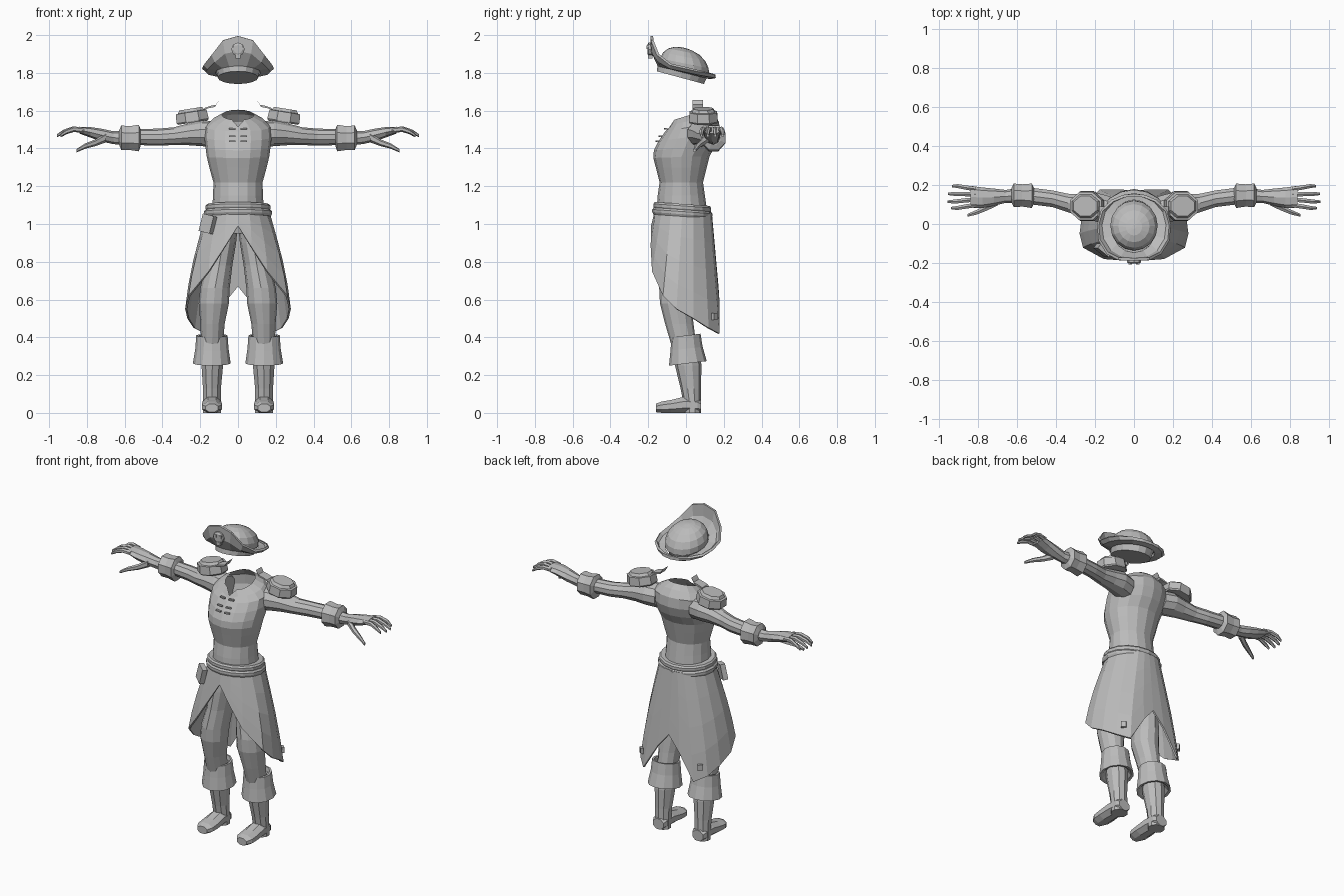
import bpy, bmesh, math
from mathutils import Vector, Matrix

GREY = bpy.data.materials.new("plain_grey")
GREY.diffuse_color = (0.5, 0.5, 0.5, 1)


def finish(name, bm, mirror=False, thick=0.0):
    bmesh.ops.recalc_face_normals(bm, faces=bm.faces)
    me = bpy.data.meshes.new(name)
    bm.to_mesh(me)
    bm.free()
    me.materials.append(GREY)
    ob = bpy.data.objects.new(name, me)
    bpy.context.collection.objects.link(ob)
    if mirror:
        ob.modifiers.new("mirror", 'MIRROR')
    if thick:
        s = ob.modifiers.new("thickness", 'SOLIDIFY')
        s.thickness = thick
        s.offset = -1
    return ob


def ring(c, ra, rb, axis='z', n=10, slope=0.0, turn=0.0):
    """Closed cross-section; slope shears a horizontal ring along y."""
    pts = []
    for i in range(n):
        t = 2 * math.pi * i / n + turn
        a, b = ra * math.sin(t), -rb * math.cos(t)
        off = {'z': (a, b, slope * b), 'x': (0, a, b), 'y': (a, 0, b)}[axis]
        pts.append(Vector(c) + Vector(off))
    return pts


def skin(bm, rows, closed=True, caps=(True, True)):
    vs = [[bm.verts.new(p) for p in r] for r in rows]
    n = len(rows[0])
    for a, b in zip(vs, vs[1:]):
        for i in range(n if closed else n - 1):
            j = (i + 1) % n
            bm.faces.new((a[i], a[j], b[j], b[i]))
    if closed and caps[0]:
        bm.faces.new(vs[0][::-1])
    if closed and caps[1]:
        bm.faces.new(vs[-1])


def loft(name, rows, mirror=False, closed=True, caps=(True, True), thick=0.0):
    bm = bmesh.new()
    skin(bm, rows, closed, caps)
    return finish(name, bm, mirror, thick)


def limb(name, data, axis='z', n=10, mirror=True, slope=0.0, turn=0.0, **kw):
    """Rows of (x, y, z, radius_a, radius_b)."""
    return loft(name, [ring(d[:3], d[3], d[4], axis, n, slope, turn) for d in data], mirror, **kw)


def box(name, c, size, rot=(0, 0, 0), mirror=False):
    bm = bmesh.new()
    bmesh.ops.create_cube(bm, size=1)
    bm.transform(Matrix.Diagonal((*size, 1)))
    ob = finish(name, bm, mirror)
    m = Matrix.Translation(c)
    for ang, ax in zip(rot, 'XYZ'):
        m = m @ Matrix.Rotation(math.radians(ang), 4, ax)
    ob.data.transform(m)
    return ob


# Shirt torso: front z, back z, half width, front y, back y
torso = [(.95, .95, .12, -.12, .10), (1.08, 1.08, .137, -.155, .11), (1.15, 1.15, .132, -.15, .10),
         (1.22, 1.22, .13, -.14, .09), (1.30, 1.30, .152, -.16, .11), (1.35, 1.36, .165, -.173, .125),
         (1.39, 1.42, .172, -.17, .16), (1.44, 1.48, .178, -.145, .18), (1.49, 1.54, .175, -.11, .175),
         (1.52, 1.58, .14, -.085, .145), (1.55, 1.605, .085, -.068, .11)]
rows = []
for zf, zb, rx, yf, yb in torso:
    rows.append(ring((0, (yf + yb) / 2, (zf + zb) / 2), rx, (yb - yf) / 2, 'z', 16, (zb - zf) / (yb - yf)))
rows[-1][0] += Vector((0, -.018, -.035))     # neckline slit
rows[-2][0] += Vector((0, -.012, -.022))
loft("shirt", rows, caps=(True, False))

# Shirt lacing tabs
for z, y in ((1.505, -.108), (1.465, -.137), (1.437, -.152)):
    box("lacing_tab", (.03, y, z), (.034, .012, .008), (0, 0, 10), True)

# Sleeves, cuffs and hands
limb("sleeve", [(.12, .07, 1.475, .075, .07), (.19, .085, 1.48, .078, .068), (.26, .095, 1.475, .062, .058),
                (.34, .108, 1.465, .05, .047), (.42, .13, 1.46, .045, .045), (.54, .145, 1.46, .045, .042)], 'x', 10)
limb("sleeve_cuff", [(.515, .145, 1.458, .045, .045), (.525, .145, 1.455, .068, .076), (.575, .147, 1.455, .062, .068),
                     (.618, .147, 1.457, .066, .07), (.63, .147, 1.457, .04, .04)], 'x', 8, turn=math.pi / 8)
limb("palm", [(.60, .145, 1.455, .04, .037), (.66, .142, 1.457, .033, .034), (.72, .138, 1.47, .044, .034),
              (.78, .135, 1.485, .053, .028), (.84, .14, 1.497, .056, .018)], 'x', 8)
for nm, y0, y1, tip in (("index", .097, .082, .94), ("middle", .126, .115, .958),
                        ("ring", .153, .155, .957), ("little", .18, .195, .935)):
    d = tip - .82
    limb(nm + "_finger", [(.815, y0, 1.496, .013, .015), (.82 + d * .4, (y0 + y1) / 2, 1.502, .013, .014),
                          (.82 + d * .75, y1, 1.488, .012, .012), (tip, y1, 1.468, .007, .008)], 'x', 6)
limb("thumb", [(.70, .115, 1.458, .022, .026), (.755, .085, 1.43, .018, .018),
               (.81, .06, 1.412, .014, .014), (.855, .045, 1.388, .008, .009)], 'x', 6)

# Shoulder pads with straps
tilt = Matrix.Translation((.245, .092, 1.575)) @ Matrix.Rotation(math.radians(9), 4, 'Y')
pad = [(-.038, .082, .074), (-.03, .088, .078), (.018, .084, .074), (.02, .072, .062), (.036, .062, .052)]
rows = [[tilt @ p for p in ring((0, 0, z), a * 1.06, b * 1.06, 'z', 8, 0, math.pi / 8)] for z, a, b in pad]
loft("shoulder_pad", rows, True)
strap = [(.185, 1.603), (.155, 1.613), (.122, 1.62), (.108, 1.645)]
loft("shoulder_strap", [[(x, .035, z), (x, .09, z), (x - .008, .09, z + .012), (x - .008, .035, z + .012)]
                        for x, z in strap], True)

# Sash: two stacked bands
for zc, rx, ry in ((1.088, .172, .153), (1.058, .18, .159)):
    band = [(0, -.02, zc + dz, rx - dr, ry - dr) for dz, dr in
            ((-.018, .03), (-.018, .006), (-.006, 0), (.008, 0), (.018, .008), (.018, .03))]
    limb("waist_sash", band, 'z', 16, False, slope=-.07)

# Hip pouch
box("hip_pouch", (-.16, -.135, 1.0), (.075, .03, .095), (0, 14, -38))

# Open-front coat skirt: waist x, y then hem x, y, z
skirt = [(0, -.168, 0, -.185, .99), (.06, -.163, .07, -.187, .88), (.11, -.13, .155, -.18, .75),
         (.15, -.08, .262, -.122, .62), (.168, -.02, .28, -.05, .55), (.155, .04, .268, .04, .50),
         (.12, .09, .235, .12, .45), (.07, .125, .175, .178, .42), (.035, .135, .075, .178, .58),
         (0, .137, 0, .172, .67)]
rows = []
for k in range(5):
    f = k / 4
    bulge = 1 + .06 * math.sin(math.pi * f)
    rows.append([((x0 + (x1 - x0) * f) * bulge, y0 + (y1 - y0) * f, 1.06 + (z1 - 1.06) * f)
                 for x0, y0, x1, y1, z1 in skirt])
loft("coat_skirt", rows, True, closed=False, thick=.01)
box("skirt_stud", (.205, .152, .51), (.03, .016, .035), (0, 0, -42), True)

# Trousers, boots and boot cuffs
limb("trouser_leg", [(.07, -.02, 1.0, .07, .095), (.08, -.02, .90, .07, .105), (.10, -.03, .78, .07, .10),
                     (.122, -.05, .66, .078, .092), (.128, -.055, .58, .08, .083), (.135, -.035, .47, .064, .075),
                     (.137, -.012, .36, .058, .066)], 'z', 12)
limb("boot_shaft", [(.137, 0, .39, .06, .066), (.136, .012, .25, .06, .07), (.138, .025, .13, .05, .054),
                    (.138, .032, .06, .05, .047), (.138, .034, .0, .05, .046)], 'z', 10)
limb("boot_cuff", [(.137, 0, .385, .06, .065), (.137, 0, .41, .07, .07), (.138, 0, .41, .083, .077),
                   (.138, .003, .34, .088, .085), (.139, .01, .262, .1, .1), (.139, .01, .265, .085, .085),
                   (.139, .01, .29, .06, .06)], 'z', 12, slope=.12)
limb("boot_foot", [(.138, .08, .033, .04, .035), (.138, .06, .04, .05, .043), (.138, -.01, .043, .054, .046),
                   (.138, -.08, .034, .058, .037), (.138, -.13, .03, .056, .032), (.138, -.16, .026, .036, .024)],
     'y', 8, turn=math.pi / 8)

# Hat: head band, crown and swept-up brim
limb("hat_band", [(0, -.03, 1.775, .107, .125), (0, -.015, 1.825, .118, .132)], 'z', 16, False, slope=-.27)
limb("hat_crown", [(0, -.008, 1.815, .12, .13), (0, -.008, 1.85, .122, .128), (0, -.01, 1.886, .108, .112),
                   (0, -.012, 1.913, .08, .082), (0, -.015, 1.929, .042, .044), (0, -.015, 1.934, .01, .01)],
     'z', 16, False, slope=-.2)
rim = [(0, -.188, 1.995), (.08, -.186, 1.972), (.14, -.155, 1.895), (.183, -.085, 1.84), (.19, -.005, 1.822),
       (.17, .07, 1.805), (.115, .125, 1.797), (.055, .15, 1.793), (0, .155, 1.792)]
inner = []
for i in range(9):
    t = math.pi * i / 8
    y = -.012 - .138 * math.cos(t)
    inner.append(Vector((.12 * math.sin(t), y, 1.798 - .25 * y)))
middle = [a.lerp(Vector(b), .55) + Vector((.012 * math.sin(math.pi * i / 8), -.016 * math.cos(math.pi * i / 8), -.008))
          for i, (a, b) in enumerate(zip(inner, rim))]
loft("hat_brim", [inner, middle, rim], True, closed=False, thick=.014)

# Brim ornament: plain badge with raised studs
limb("badge_plate", [(0, -.175, 1.925, .036, .036), (0, -.198, 1.925, .036, .036), (0, -.204, 1.925, .024, .024)],
     'y', 8, False)
box("badge_stud", (.018, -.202, 1.935), (.018, .012, .018), mirror=True)
box("badge_drop", (0, -.19, 1.888), (.028, .024, .022))
